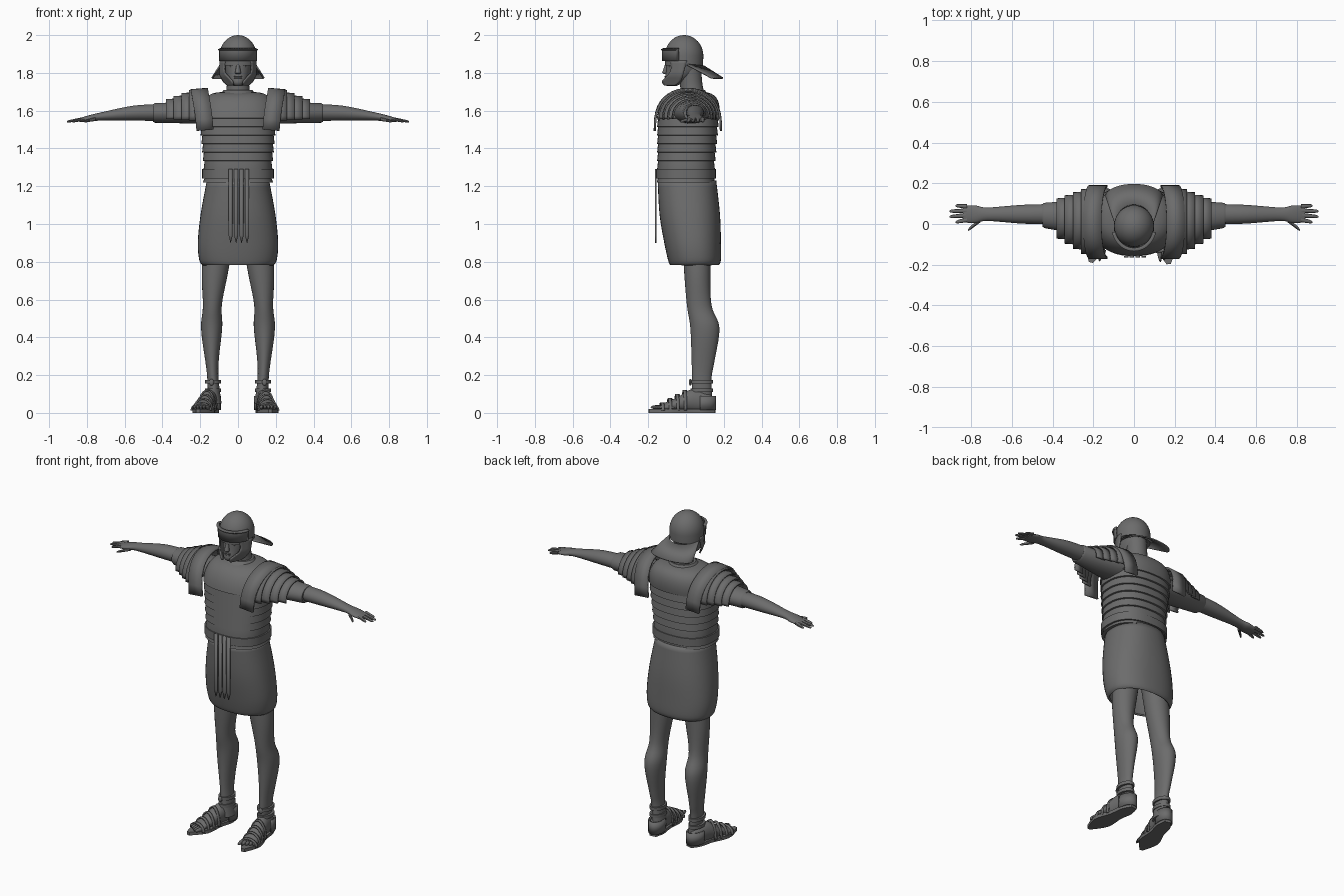
import bpy, bmesh, math
from math import sin, cos, pi

cube = bpy.data.objects.get("Cube")
if cube:
    bpy.data.objects.remove(cube, do_unlink=True)

grey = bpy.data.materials.new("dark grey")
grey.use_nodes = True
grey.diffuse_color = (.15, .15, .15, 1)
shader = grey.node_tree.nodes["Principled BSDF"]
shader.inputs["Base Color"].default_value = grey.diffuse_color


def make(name, points, faces, side=1):
    """Create a smooth shaded object; side=-1 mirrors it in x."""
    bm = bmesh.new()
    verts = [bm.verts.new((x * side, y, z)) for x, y, z in points]
    for face in faces:
        bm.faces.new([verts[i] for i in face])
    bmesh.ops.recalc_face_normals(bm, faces=bm.faces)
    mesh = bpy.data.meshes.new(name)
    bm.to_mesh(mesh)
    bm.free()
    mesh.materials.append(grey)
    mesh.shade_smooth()
    mesh.set_sharp_from_angle(angle=math.radians(35))
    obj = bpy.data.objects.new(name, mesh)
    bpy.context.collection.objects.link(obj)
    return obj


def thicken(obj, thickness):
    modifier = obj.modifiers.new("thickness", "SOLIDIFY")
    modifier.thickness = thickness
    modifier.offset = 0
    return obj


def refine(rows, steps):
    """Smooth interpolation between rows of numbers."""
    out = []
    last = len(rows) - 1
    for i in range(last):
        before, here, there, after = (rows[min(max(i + k, 0), last)] for k in (-1, 0, 1, 2))
        for k in range(steps):
            t = k / steps
            row = []
            for p, q, r, s in zip(before, here, there, after):
                bend = 2 * p - 5 * q + 4 * r - s + t * (3 * q - p - 3 * r + s)
                row.append(q + t * (r - p + t * bend) / 2)
            out.append(row)
    return out + [rows[-1]]


def loft(name, rings, axis="z", side=1, sides=28, power=2, steps=1, cap=True, shift=lambda t: 0):
    """Rings are (position on axis, second centre value, two radii); shift gives the first centre value."""
    points, faces = [], []
    rings = refine(rings, steps)
    for t, centre, first_radius, second_radius in rings:
        for k in range(sides):
            c, s = cos(2 * pi * k / sides), sin(2 * pi * k / sides)
            u = shift(t) + first_radius * math.copysign(abs(c) ** (2 / power), c)
            v = centre + second_radius * math.copysign(abs(s) ** (2 / power), s)
            points.append({"x": (t, u, v), "y": (u, t, v), "z": (u, v, t)}[axis])
    for r in range(len(rings) - 1):
        for k in range(sides):
            a, b = r * sides + k, r * sides + (k + 1) % sides
            faces.append((a, b, b + sides, a + sides))
    if cap:
        faces += [range(sides), range(len(points) - sides, len(points))]
    return make(name, points, faces, side)


def sheet(name, rows, side=1, thickness=.008):
    """Thin plate through a grid of points."""
    n = len(rows[0])
    faces = [(r * n + k, r * n + k + 1, (r + 1) * n + k + 1, (r + 1) * n + k)
             for r in range(len(rows) - 1) for k in range(n - 1)]
    return thicken(make(name, [p for row in rows for p in row], faces, side), thickness)


def arc(start, end, count=20):
    return [math.radians(start + (end - start) * i / count) for i in range(count + 1)]


def ball(name, x, y, z, width, depth, height, side=1):
    rings = [(z + height * sin(a), y, width * cos(a), depth * cos(a)) for a in arc(-85, 85, 8)]
    return loft(name, rings, side=side, sides=12, shift=lambda t: x)


def finger(name, base, y, tip, spread, side):
    length = tip - base
    rings = [(base + length * t, 1.556 - .014 * t, .012 * size, .01 * size)
             for t, size in ((0, 1), (.8, .7), (1, .3))]
    loft(name, rings, "x", side, sides=10, steps=3,
         shift=lambda x: y + (spread - y) * (x - base) / length)


# Tunic skirt, open below
skirt = [(.785, .045, .183, .125), (.81, .045, .2, .135), (.9, .035, .208, .145),
         (1.05, .02, .193, .155), (1.23, .005, .16, .15)]
thicken(loft("tunic_skirt", skirt, power=2.3, sides=40, steps=4, cap=False), .01)

# Banded cuirass: overlapping lames, then domed chest and shoulders
torso = [(1.22, 0, .186, .155), (1.24, 0, .178, .15)]
for i in range(6):
    low, grow = 1.29 + .045 * i, .004 * i
    for z, flare in ((low, .005), (low + .043, 0)):
        torso.append((z, grow / 2, .177 + grow + flare, .148 + grow / 2 + flare))
for a in arc(0, 85, 10):
    torso.append((1.56 + .14 * sin(a), .01 + .025 * sin(a), .205 * cos(a) ** .4, .165 * cos(a) ** .5))
loft("banded_cuirass", torso, power=2.4, sides=48)
loft("neck_scarf", [(1.66, .015, .115, .115), (1.71, .03, .075, .07)])

# Belt and hanging apron
loft("belt", [(1.24, 0, .19, .158), (1.29, 0, .19, .158)], power=2.4, sides=48)
for i in range(4):
    x = -.039 + .029 * i
    sheet("apron_strip", [[(x - half, -.16, z), (x + half, -.16, z)]
                          for z, half in ((1.29, .011), (.94, .011), (.9, .001))])

# Neck, head and face
loft("neck", [(1.65, .045, .08, .075), (1.72, .03, .06, .06), (1.83, .02, .06, .06)], steps=3)
loft("head", [(1.73, -.075, .02, .025), (1.75, -.065, .042, .05), (1.8, -.022, .066, .085),
              (1.88, -.008, .08, .094)], steps=4)
loft("nose", [(1.793, -.105, .012, .009), (1.8, -.11, .016, .016), (1.85, -.1, .007, .01)], sides=12)
for z in (1.772, 1.781):
    ball("lip", 0, -.1, z, .025, .014, .005)
for side in (-1, 1):
    ball("eye", .03, -.087, 1.835, .013, .009, .007, side)

# Helmet bowl with brow guard, neck guard and cheek guards
bowl = [(1.84, -.01, .097, .1)]
bowl += [(1.89 + .11 * sin(a), -.01, .098 * cos(a), .102 * cos(a)) for a in arc(0, 88, 10)]
loft("helmet_bowl", bowl, sides=36)
sheet("brow_guard", [[(r * cos(a), (r + .012) * sin(a) - .01, z) for a in arc(195, 345)]
                     for z, r in ((1.862, .1), (1.92, .102), (1.924, .108), (1.928, .095))])
guard = []
for a in arc(0, 180):
    inner = (.092 * cos(a), .095 * sin(a), 1.845 - .01 * sin(a))
    outer = (.138 * cos(a), .135 + .06 * sin(a), 1.772)
    guard.append((inner, outer))
sheet("neck_guard", guard)
for side in (-1, 1):
    rows = []
    for z, back, front in refine([(1.865, .005, -.085), (1.81, -.01, -.08),
                                  (1.76, -.025, -.125), (1.735, -.055, -.115)], 3):
        ys = [back + (front - back) * k / 6 for k in range(7)]
        rows.append([(.095 - max(0, -.03 - y) / 2 - max(0, 1.79 - z) / 2, y, z) for y in ys])
    sheet("cheek_guard", rows, side)

for side in (-1, 1):
    # Shoulder strap running from chest over to the back
    rows = []
    for a in arc(0, 180):
        x, y, z = .13 + .03 * sin(a), .01 - .175 * cos(a), 1.5 + .215 * abs(sin(a)) ** .7
        rows.append([(x + across, y, z - across * .08) for across in (0, .09)])
    sheet("shoulder_strap", rows, side, thickness=.012)

    # Overlapping upper arm lames
    for i in range(4):
        start, depth, height = .2 + .04 * i, .155 - .02 * i, .137 - .016 * i
        sheet("shoulder_lame", [[(x, .012 + .005 * i + (depth + flare) * cos(a),
                                  1.568 + (height + flare) * sin(a)) for a in arc(-8, 188)]
                                for x, flare in ((start, .004), (start + .06, 0))], side)

    # Sleeve, bare arm and hand
    loft("sleeve", [(.14, 1.59, .1, .06), (.44, 1.588, .062, .052), (.45, 1.588, .055, .046)],
         "x", side, shift=lambda x: .02 + .05 * x)
    loft("arm", [(.4, 1.59, .05, .044), (.55, 1.587, .046, .04), (.72, 1.57, .033, .022),
                 (.78, 1.56, .043, .018), (.84, 1.55, .04, .01)], "x", side, steps=5,
         shift=lambda x: .048)
    for k in range(4):
        finger("finger", .82, .087 - .022 * k, .91 - .015 * (k - 1.5) ** 2, .09 - .027 * k, side)
    finger("thumb", .755, .02, .815, -.03, side)

    # Leg
    loft("leg", [(.98, .06, .08, .08), (.75, .06, .07, .07), (.57, .07, .05, .065),
                 (.45, .1, .056, .077), (.27, .09, .035, .06), (.18, .083, .03, .052),
                 (.05, .085, .035, .055)], side=side, steps=5,
         shift=lambda z: .14 - .15 * (z - .4) ** 2)

    # Sandalled foot, built from the heel forward and turned outward
    parts = [loft("foot", [(0, .04, .02, .025), (-.03, .055, .036, .05), (-.12, .065, .042, .06),
                           (-.2, .045, .046, .036), (-.285, .03, .046, .016)], "y", side, steps=4)]
    outline = refine([(0, .02), (-.06, .041), (-.14, .041), (-.25, .057), (-.35, .01)], 4)
    edge = [(half, y) for y, half in outline] + [(-half, y) for y, half in reversed(outline)]
    n = len(edge)
    walls = [(k, (k + 1) % n, n + (k + 1) % n, n + k) for k in range(n)]
    parts.append(make("sandal_sole", [(x, y, z) for z in (0, .02) for x, y in edge],
                      [range(n), range(n, 2 * n)] + walls, side))
    for k in range(5):
        parts.append(ball("toe", -.038 + .019 * k, -.29 + .008 * k, .03, .011, .045, .012, side))
    for k in range(4):
        y, half, top = -.16 - .04 * k, .047 + .002 * k, .106 - .022 * k
        parts.append(sheet("sandal_strap", [[(half * cos(a), y + along, .012 + top * sin(a))
                                             for a in arc(0, 180)] for along in (-.008, .008)], side))
    parts.append(sheet("heel_counter", [[(.042 * cos(a), .06 * sin(a) - .055, z)
                                         for a in arc(-25, 205)] for z in (.015, .09)], side))
    for part in parts:
        part.location = (.125 * side, .15, 0)
        part.rotation_euler.z = .13 if side > 0 else -.25

    # Ankle ties
    for low in (.11, .155):
        loft("ankle_strap", [(z, .083, .042, .06) for z in (low, low + .02)],
             side=side, shift=lambda z: .133)
    ball("ankle_knot", .14, .023, .162, .013, .008, .018, side)
